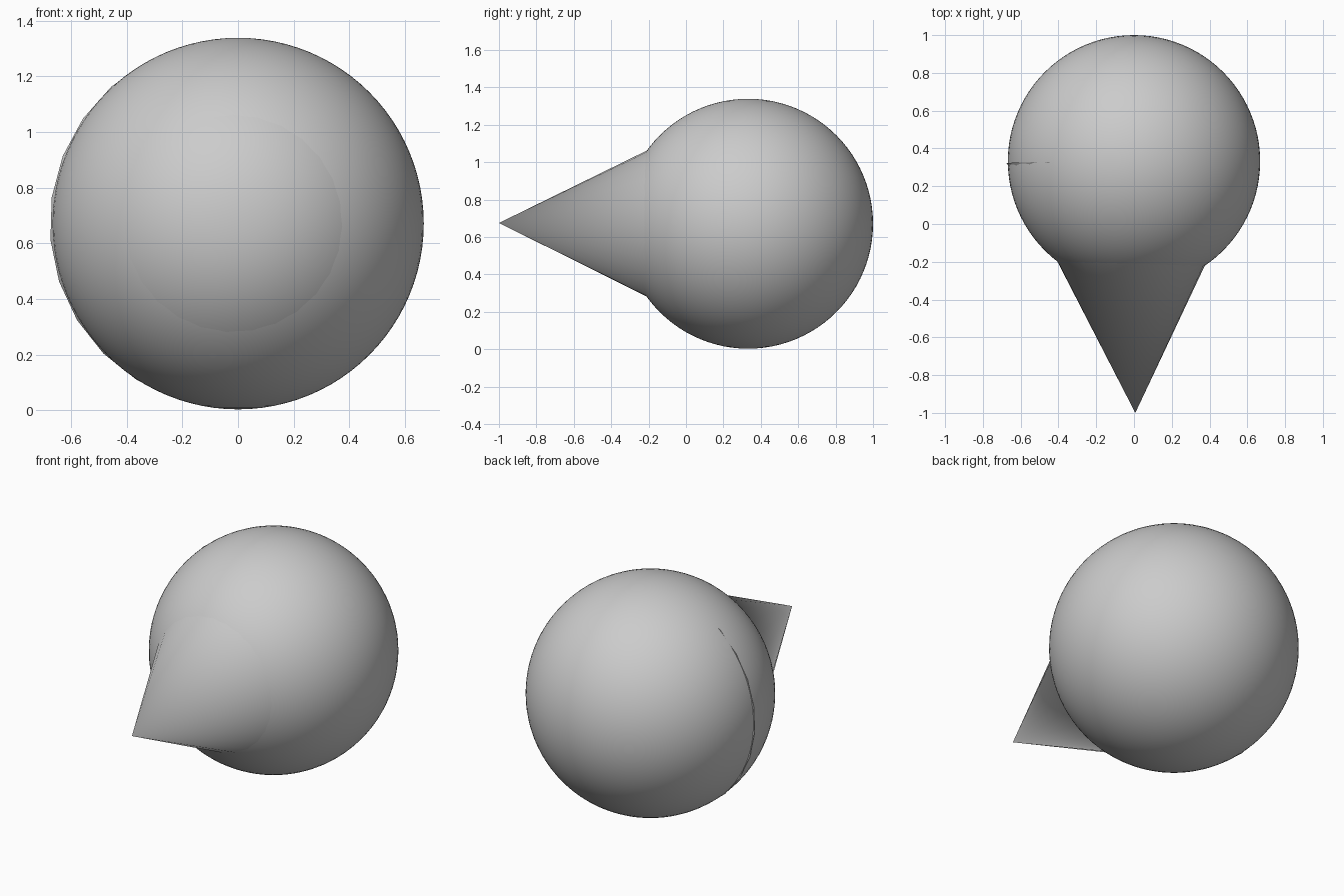
import bpy, math
from mathutils import Vector, Matrix

if "Cube" in bpy.data.objects:
    bpy.data.objects.remove(bpy.data.objects["Cube"])


def smooth(obj, angle=40):
    bpy.ops.object.select_all(action='DESELECT')
    obj.select_set(True)
    bpy.context.view_layer.objects.active = obj
    bpy.ops.object.shade_smooth_by_angle(angle=math.radians(angle))


# Large round ball
bpy.ops.mesh.primitive_uv_sphere_add(segments=96, ring_count=48, radius=0.668,
                                     location=(0, 0.332, 0.671))
ball = bpy.context.object
ball.name = "ball"
smooth(ball)

# Slightly tilted cone pointing forward; its wide rim just breaks the ball's left side
SIDES = 27
tip = Vector((0.007, -1.0, 0.675))
rim_centre = Vector((-0.017, 0.335, 0.67))
axis = (tip - rim_centre).normalized()
side = axis.cross(Vector((0, 0, 1))).normalized()
up = side.cross(axis)
if side.x < 0:
    side = -side

start = math.radians(185)
ring = [rim_centre + 0.66 * (side * math.cos(a) + up * math.sin(a))
        for a in (start + 2 * math.pi * i / SIDES for i in range(SIDES))]
faces = [(i, (i + 1) % SIDES, SIDES) for i in range(SIDES)]
faces.append(tuple(reversed(range(SIDES))))
mesh = bpy.data.meshes.new("cone")
mesh.from_pydata(ring + [tip], [], faces)
mesh.update()
cone = bpy.data.objects.new("cone", mesh)
bpy.context.collection.objects.link(cone)
smooth(cone)
